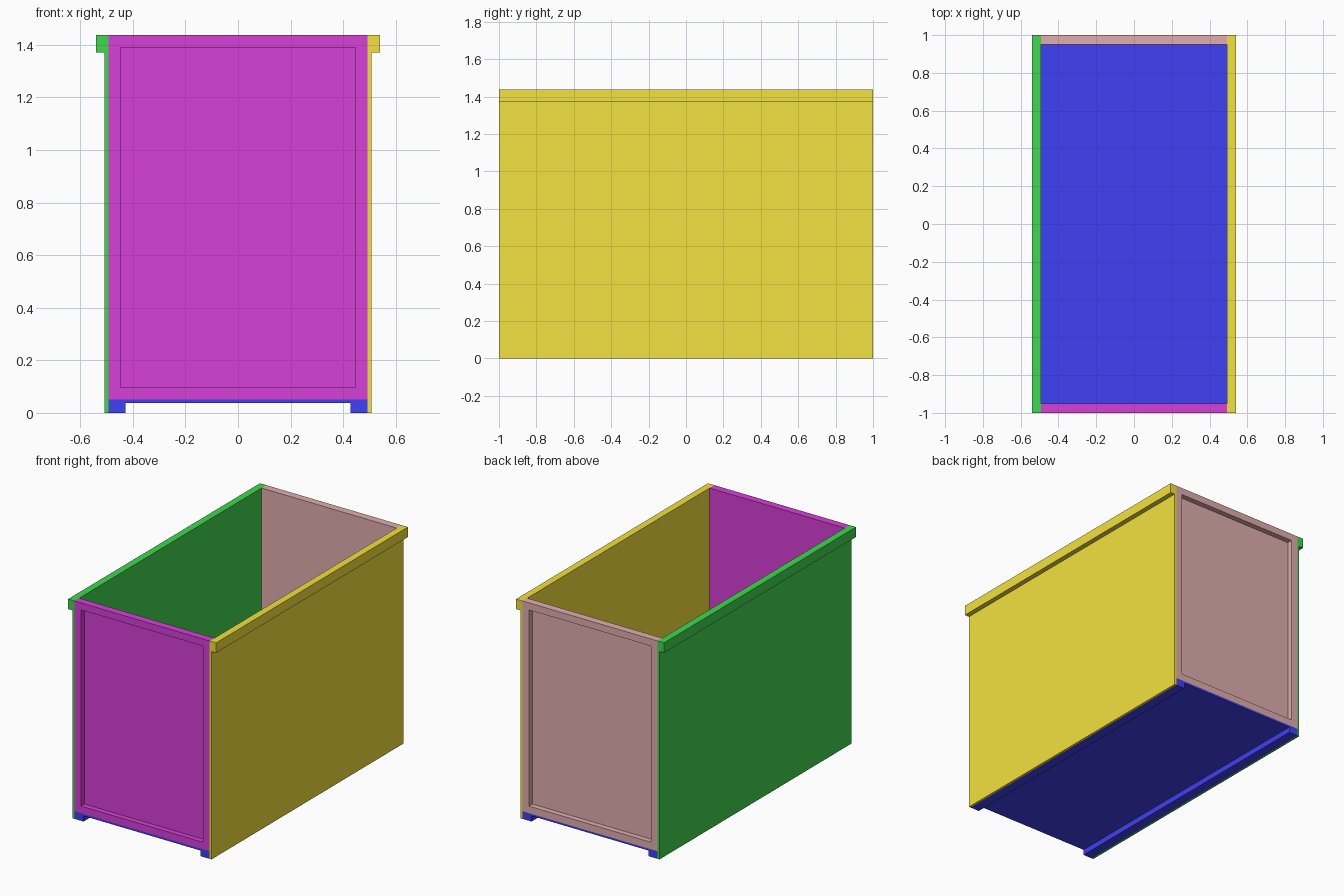
import bpy, bmesh
from mathutils import Vector

if "Cube" in bpy.data.objects:
    bpy.data.objects.remove(bpy.data.objects["Cube"])

L = 1.0        # half length (y)
H = 1.437      # height
XI = 0.493     # inner face of the side walls
XP = 0.507     # outer face of the side walls
XO = 0.54      # outer face of the rim
T = 0.05       # frame thickness
D = 0.036      # recess depth
B = 0.066      # border width


def finish(bm, name, color):
    bmesh.ops.recalc_face_normals(bm, faces=bm.faces)
    mesh = bpy.data.meshes.new(name)
    bm.to_mesh(mesh)
    bm.free()
    mat = bpy.data.materials.new(name + "_paint")
    mat.diffuse_color = (*color, 1)
    mat.use_nodes = True
    mat.node_tree.nodes["Principled BSDF"].inputs["Base Color"].default_value = mat.diffuse_color
    mesh.materials.append(mat)
    obj = bpy.data.objects.new(name, mesh)
    bpy.context.collection.objects.link(obj)


def extruded(name, profile, color):
    """Extrude an x-z profile along the whole length."""
    bm = bmesh.new()
    face = bm.faces.new([bm.verts.new((x, -L, z)) for x, z in profile])
    ext = bmesh.ops.extrude_face_region(bm, geom=[face], use_keep_orig=True)
    moved = [v for v in ext["geom"] if isinstance(v, bmesh.types.BMVert)]
    bmesh.ops.translate(bm, vec=(0, 2 * L, 0), verts=moved)
    finish(bm, name, color)


def end_panel(name, side, color):
    """Box with a framed recess on its outer face; side is -1 front, 1 back."""
    bm = bmesh.new()
    bmesh.ops.create_cube(bm, size=1)
    for v in bm.verts:
        v.co = Vector((v.co.x * 2 * XI,
                       side * (L - T / 2) + v.co.y * T,
                       (H + T) / 2 + v.co.z * (H - T)))
    bm.normal_update()
    outer = [f for f in bm.faces if f.normal.y * side > 0.9]
    bmesh.ops.inset_region(bm, faces=outer, thickness=B)
    ext = bmesh.ops.inset_region(bm, faces=outer, thickness=0.0001)
    bmesh.ops.translate(bm, vec=(0, -side * D, 0), verts=outer[0].verts[:])
    finish(bm, name, color)


# Floor with two lengthwise runners
extruded("floor", [(-XI, 0), (-XI + B, 0), (-XI + B, 0.037), (XI - B, 0.037),
                   (XI - B, 0), (XI, 0), (XI, T), (-XI, T)], (0.05, 0.05, 0.9))

# Side walls with an outward top rim
wall = [(XI, 0), (XP, 0), (XP, H - B), (XO, H - B), (XO, H), (XI, H)]
extruded("right_wall", wall, (0.9, 0.75, 0.05))
extruded("left_wall", [(-x, z) for x, z in wall], (0.05, 0.68, 0.08))

# Recessed end panels
end_panel("front_panel", -1, (0.68, 0.05, 0.68))
end_panel("back_panel", 1, (0.75, 0.42, 0.42))
